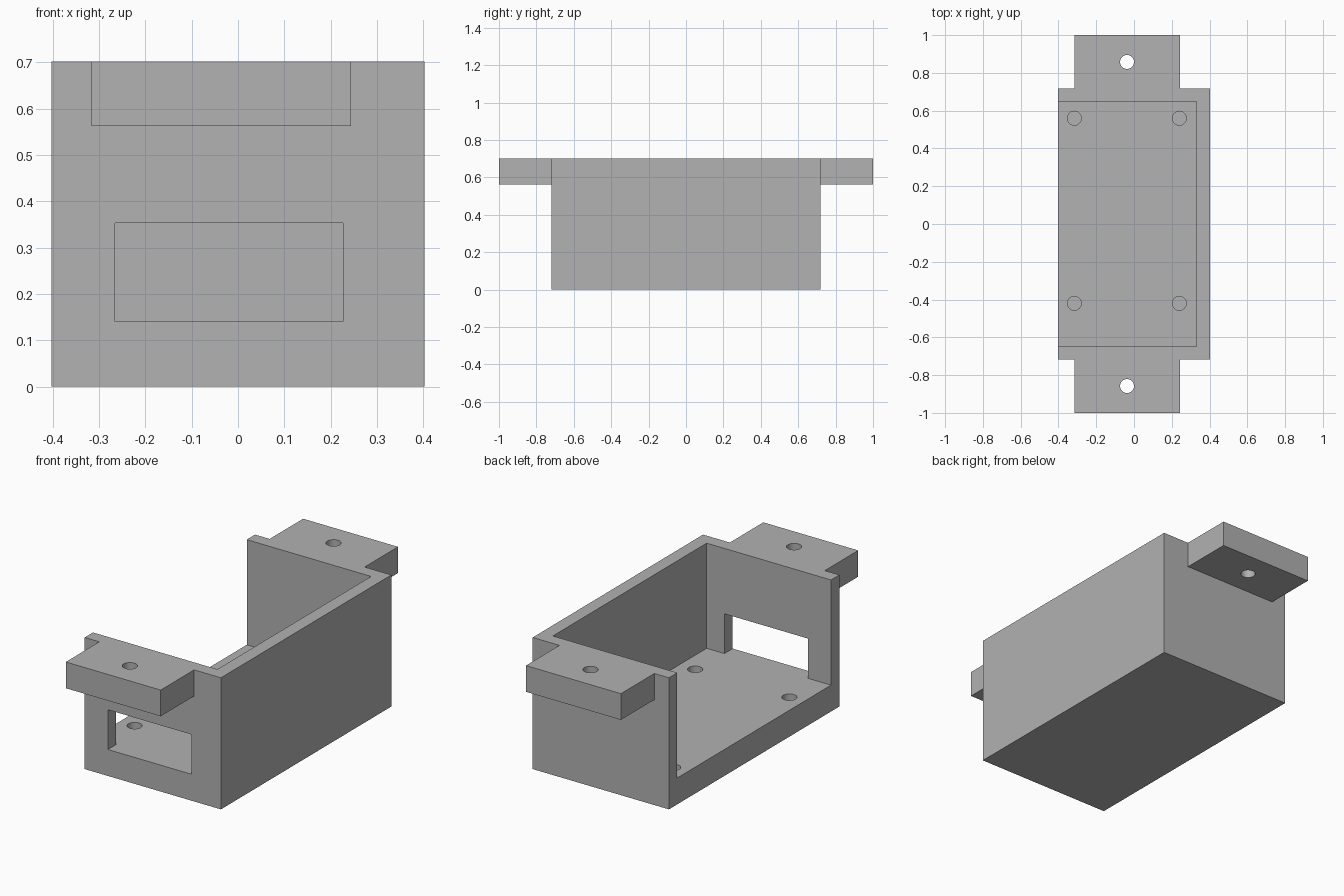
import bpy

if "Cube" in bpy.data.objects:
    bpy.data.objects.remove(bpy.data.objects["Cube"], do_unlink=True)

# Main dimensions
HALF_X, HALF_Y, HEIGHT = 0.402, 0.718, 0.702
WALL, FLOOR = 0.07, 0.141
TAB_LEFT, TAB_RIGHT, TAB_BOTTOM = -0.316, 0.244, 0.562
HOLE_R = 0.037

grey = bpy.data.materials.new("matte_grey")
grey.use_nodes = True
colour = (0.445, 0.445, 0.445, 1)
grey.diffuse_color = colour
grey.node_tree.nodes["Principled BSDF"].inputs["Base Color"].default_value = colour


def box(name, low, high):
    """Box between two opposite corners."""
    centre = [(a + b) / 2 for a, b in zip(low, high)]
    bpy.ops.mesh.primitive_cube_add(size=1, location=centre)
    obj = bpy.context.object
    obj.name = name
    obj.scale = [b - a for a, b in zip(low, high)]
    bpy.ops.object.transform_apply(location=True, rotation=False, scale=True)
    return obj


def pin(name, x, y, z_low, z_high):
    """Upright cylinder used to drill a hole."""
    bpy.ops.mesh.primitive_cylinder_add(
        vertices=32, radius=HOLE_R, depth=z_high - z_low,
        location=(x, y, (z_low + z_high) / 2))
    bpy.context.object.name = name
    return bpy.context.object


def combine(target, tool, operation):
    """Apply a boolean and discard the tool."""
    tool.hide_render = True
    mod = target.modifiers.new(operation.lower(), "BOOLEAN")
    mod.operation = operation
    mod.solver = "EXACT"
    mod.object = tool
    bpy.context.view_layer.objects.active = target
    bpy.ops.object.modifier_apply(modifier=mod.name)
    bpy.data.objects.remove(tool, do_unlink=True)


# Housing block
housing = box("housing", (-HALF_X, -HALF_Y, 0), (HALF_X, HALF_Y, HEIGHT))

# Mounting tabs at both ends, overlapping the end walls
for side in (-1, 1):
    ys = sorted((side * (HALF_Y - WALL / 2), side))
    tab = box("mounting_tab", (TAB_LEFT, ys[0], TAB_BOTTOM),
              (TAB_RIGHT, ys[1], HEIGHT))
    combine(housing, tab, "UNION")

# Cavity, open at the top and on one long side
inner_y = HALF_Y - WALL
combine(housing, box("cavity_cutter", (-1, -inner_y, FLOOR),
                     (HALF_X - WALL, inner_y, 1)), "DIFFERENCE")

# Window through the front wall, flush with the floor
combine(housing, box("window_cutter", (-0.265, -0.9, FLOOR),
                     (0.227, -0.5, 0.353)), "DIFFERENCE")

# Through holes in the tabs
for y in (-0.858, 0.858):
    combine(housing, pin("tab_drill", -0.037, y, 0.4, 0.9), "DIFFERENCE")

# Blind screw holes in the floor
for x in (-0.316, 0.24):
    for y in (-0.42, 0.56):
        combine(housing, pin("floor_drill", x, y, FLOOR - 0.1, 0.3), "DIFFERENCE")

housing.data.materials.clear()
housing.data.materials.append(grey)
for face in housing.data.polygons:
    face.material_index = 0
bpy.ops.object.select_all(action="DESELECT")
housing.select_set(True)
bpy.context.view_layer.objects.active = housing
bpy.ops.object.shade_smooth_by_angle()
